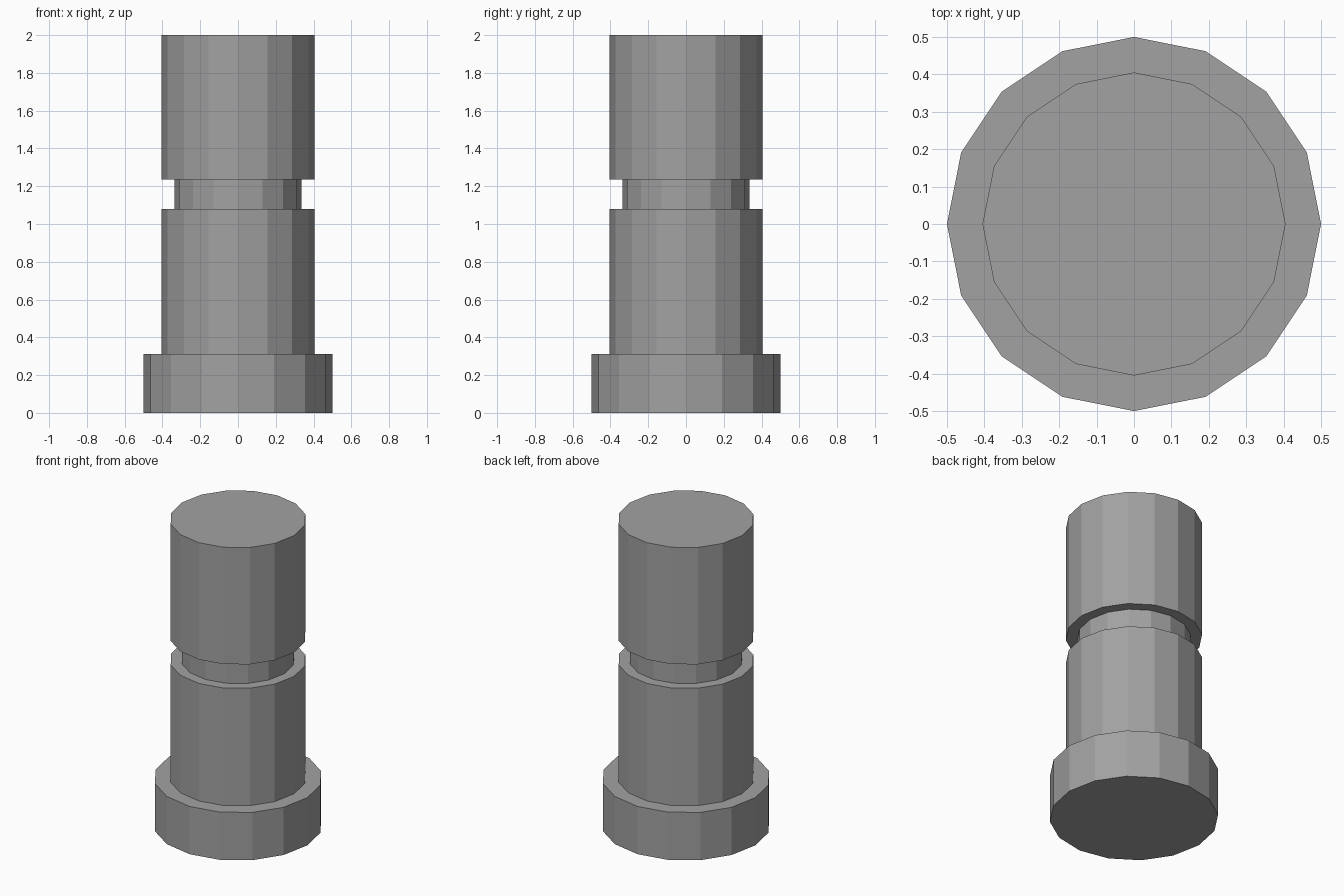
import bpy, bmesh
from math import cos, sin, tau

if "Cube" in bpy.data.objects:
    bpy.data.objects.remove(bpy.data.objects["Cube"])

SIDES = 16

# Half-profile (radius, z): wide foot, shaft, recessed groove, upper shaft
PROFILE = [
    (0.5, 0.0), (0.5, 0.312),
    (0.405, 0.312), (0.405, 1.08),
    (0.337, 1.08), (0.337, 1.236),
    (0.405, 1.236), (0.405, 2.0),
]


def lathe(name, profile, sides):
    bm = bmesh.new()
    rings = [[bm.verts.new((r * cos(tau * i / sides), r * sin(tau * i / sides), z))
              for i in range(sides)] for r, z in profile]
    for low, high in zip(rings, rings[1:]):
        for i in range(sides):
            j = (i + 1) % sides
            bm.faces.new((low[i], low[j], high[j], high[i]))
    # Flat end caps
    bm.faces.new(rings[0][::-1])
    bm.faces.new(rings[-1])
    mesh = bpy.data.meshes.new(name)
    bm.to_mesh(mesh)
    bm.free()
    obj = bpy.data.objects.new(name, mesh)
    bpy.context.collection.objects.link(obj)
    return obj


# Grooved pin with a wide foot, in dark grey
pin = lathe("grooved_pin", PROFILE, SIDES)
dark_grey = bpy.data.materials.new("dark_grey")
dark_grey.diffuse_color = (0.36, 0.36, 0.36, 1)
dark_grey.use_nodes = True
dark_grey.node_tree.nodes["Principled BSDF"].inputs["Base Color"].default_value = dark_grey.diffuse_color
pin.data.materials.append(dark_grey)
